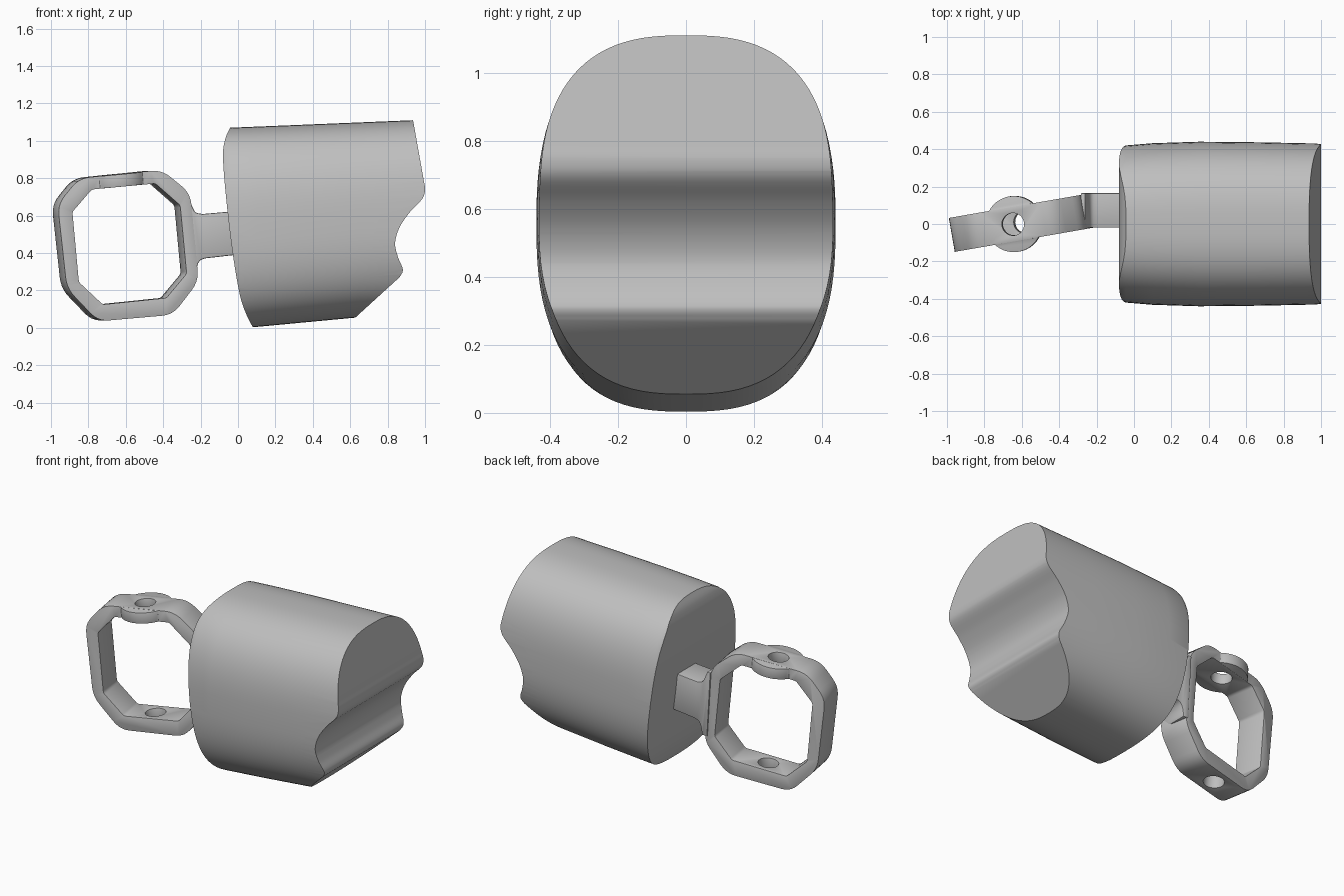
import bpy, bmesh, math
from mathutils import Matrix, Vector

if "Cube" in bpy.data.objects:
    bpy.data.objects.remove(bpy.data.objects["Cube"])

grey = bpy.data.materials.new("plain grey")
grey.use_nodes = True
grey.diffuse_color = (0.52, 0.52, 0.52, 1)
grey.node_tree.nodes["Principled BSDF"].inputs["Base Color"].default_value = (0.52, 0.52, 0.52, 1)


def make(name, bm):
    bmesh.ops.recalc_face_normals(bm, faces=bm.faces)
    mesh = bpy.data.meshes.new(name)
    bm.to_mesh(mesh)
    bm.free()
    mesh.materials.append(grey)
    obj = bpy.data.objects.new(name, mesh)
    bpy.context.collection.objects.link(obj)
    return obj


def loft(name, rings):
    """Skin equal-length closed rings and cap both ends."""
    bm = bmesh.new()
    rows = [[bm.verts.new(p) for p in ring] for ring in rings]
    n = len(rows[0])
    for a, b in zip(rows, rows[1:]):
        for i in range(n):
            j = (i + 1) % n
            bm.faces.new((a[i], a[j], b[j], b[i]))
    bm.faces.new(rows[0])
    bm.faces.new(rows[-1])
    return make(name, bm)


def prism(name, profile, y0, y1):
    return loft(name, [[(x, y, z) for x, z in profile] for y in (y0, y1)])


def cylinder(name, radius, depth, centre, tilt):
    bm = bmesh.new()
    place = Matrix.Translation(centre) @ Matrix.Rotation(tilt, 4, 'Y')
    bmesh.ops.create_cone(bm, cap_ends=True, segments=48, radius1=radius,
                          radius2=radius, depth=depth, matrix=place)
    return make(name, bm)


def activate(obj):
    bpy.ops.object.select_all(action='DESELECT')
    obj.select_set(True)
    bpy.context.view_layer.objects.active = obj


def combine(obj, other, operation):
    mod = obj.modifiers.new("combine", 'BOOLEAN')
    mod.operation, mod.object, mod.solver = operation, other, 'EXACT'
    activate(obj)
    bpy.ops.object.modifier_apply(modifier=mod.name)
    bpy.data.objects.remove(other)


def finish(obj, width):
    mod = obj.modifiers.new("soft edges", 'BEVEL')
    mod.width, mod.segments = width, 2
    mod.limit_method, mod.angle_limit = 'ANGLE', math.radians(40)
    activate(obj)
    bpy.ops.object.modifier_apply(modifier=mod.name)
    bpy.ops.object.shade_smooth_by_angle(angle=math.radians(32))


def spline(points, steps=5):
    """Smooth curve through the points."""
    p = [Vector(q) for q in points]
    p = [2 * p[0] - p[1]] + p + [2 * p[-1] - p[-2]]
    out = []
    for a, b, c, d in zip(p, p[1:], p[2:], p[3:]):
        for k in range(steps):
            t = k / steps
            out.append(0.5 * (2 * b + (c - a) * t + (2 * a - 5 * b + 4 * c - d) * t * t
                              + (3 * b - a - 3 * c + d) * t ** 3))
    return out + [p[-2]]


def rounded(corners, reach, steps=5):
    """Polygon with each corner replaced by a short curve."""
    p = [Vector(q) for q in corners]
    out = []
    for i, c in enumerate(p):
        a = c + (p[i - 1] - c).normalized() * reach
        b = c + (p[(i + 1) % len(p)] - c).normalized() * reach
        for k in range(steps + 1):
            t = k / steps
            out.append(a * (1 - t) ** 2 + c * 2 * t * (1 - t) + b * t * t)
    return out


# Main body: barrel with a rounded-square section
def section(x, half_width):
    low, high = -0.004 + 0.094 * x, 1.072 + 0.041 * x
    ring = []
    for i in range(96):
        a = math.tau * i / 96
        c, s = math.cos(a), math.sin(a)
        power = 2 / 2.65
        ring.append((x, half_width * math.copysign(abs(c) ** power, c),
                     (low + high) / 2 + (high - low) / 2 * math.copysign(abs(s) ** power, s)))
    return ring


stations = [(-0.1, 0.385), (-0.075, 0.408), (-0.045, 0.42), (0.1, 0.432),
            (0.35, 0.44), (0.65, 0.437), (1.02, 0.43)]
body = loft("main_body", [section(x, w) for x, w in stations])

# Side outline of the body: bowed back, slanted end with a scooped groove
end_curve = spline([(0.993, 0.79), (1.0, 0.74), (0.985, 0.69), (0.92, 0.62), (0.865, 0.54),
                    (0.84, 0.455), (0.855, 0.38), (0.878, 0.325), (0.88, 0.3), (0.865, 0.272)])
back_curve = spline([(0.088, -0.01), (0.05, 0.06), (0.01, 0.176), (-0.03, 0.41), (-0.06, 0.66),
                     (-0.08, 0.9), (-0.071, 1.0), (-0.045, 1.065), (-0.03, 1.09)])
outline = [(0.92, 1.2)] + end_curve + [(0.625, 0.053), (0.57, 0.0), (0.55, -0.05), (0.12, -0.05)]
outline += back_curve + [(0.0, 1.2)]
combine(body, prism("body_outline", outline, -0.7, 0.7), 'INTERSECT')
activate(body)
bpy.ops.object.shade_smooth_by_angle(angle=math.radians(32))

# Octagonal handle ring with a round boss on top and a hole through both walls
outer = [(-0.985, 0.66), (-0.87, 0.8), (-0.42, 0.845), (-0.265, 0.72),
         (-0.22, 0.25), (-0.36, 0.07), (-0.765, 0.035), (-0.935, 0.21)]
inner = [(-0.905, 0.62), (-0.8, 0.74), (-0.455, 0.772), (-0.32, 0.655),
         (-0.285, 0.29), (-0.395, 0.16), (-0.74, 0.125), (-0.87, 0.245)]
half, tilt = 0.092, math.radians(-5.4)
ring = prism("handle_ring", rounded(outer, 0.06), -half, half)
combine(ring, prism("ring_opening", rounded(inner, 0.012, 3), -0.3, 0.3), 'DIFFERENCE')
combine(ring, cylinder("ring_boss", 0.15, 0.066, (-0.64, 0, 0.789), tilt), 'UNION')
combine(ring, cylinder("pin_hole", 0.06, 1.2, (-0.61, 0, 0.43), tilt), 'DIFFERENCE')
pivot = Matrix.Translation((-0.64, 0, 0))
ring.data.transform(pivot @ Matrix.Rotation(math.radians(9.9), 4, 'Z') @ pivot.inverted())
finish(ring, 0.006)

# Neck joining ring and body, flared where it meets the ring
top_flare = spline([(-0.262, 0.69), (-0.243, 0.645), (-0.225, 0.617), (-0.19, 0.609)], 3)
low_flare = spline([(-0.175, 0.372), (-0.2, 0.362), (-0.217, 0.335), (-0.226, 0.28)], 3)
neck_profile = top_flare + [(0.03, 0.628), (0.03, 0.395)] + low_flare + [(-0.262, 0.28), (-0.285, 0.69)]
neck = prism("neck", neck_profile, -0.02, 0.165)
finish(neck, 0.006)
